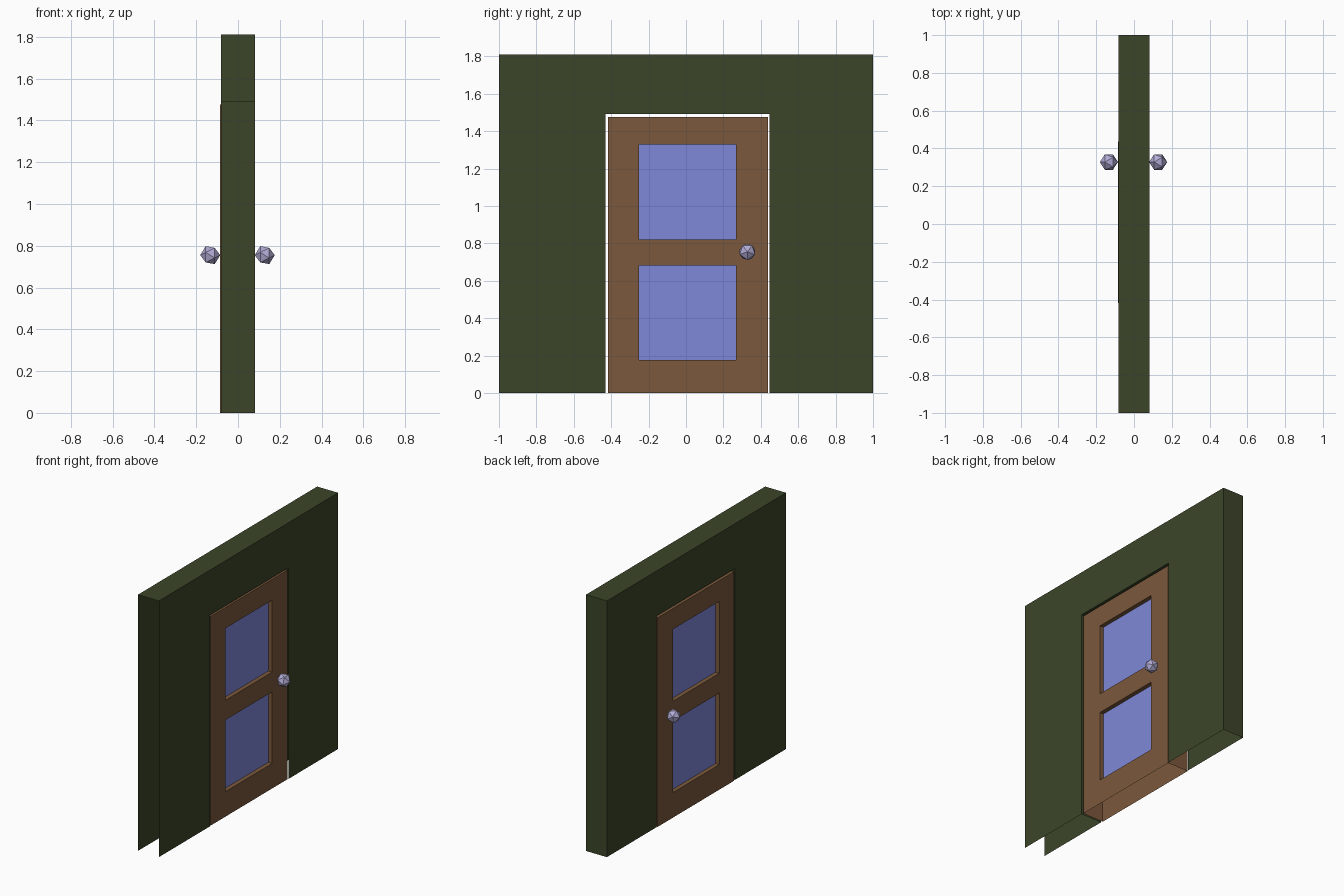
import bpy, bmesh, math
from mathutils import Matrix, Vector

if "Cube" in bpy.data.objects:
    bpy.data.objects.remove(bpy.data.objects["Cube"])


def material(name, rgb):
    m = bpy.data.materials.new(name)
    m.diffuse_color = (*[(c / 255) ** 2.2 for c in rgb], 1)
    m.use_nodes = True
    m.node_tree.nodes["Principled BSDF"].inputs["Base Color"].default_value = m.diffuse_color
    return m


wall_mat = material("dark_green", (62, 71, 45))
wood_mat = material("brown_wood", (122, 89, 62))
glass_mat = material("blue_glass", (126, 135, 215))
metal_mat = material("pale_metal", (176, 170, 212))


def finish(bm, name, *mats):
    me = bpy.data.meshes.new(name)
    bm.to_mesh(me)
    bm.free()
    for m in mats:
        me.materials.append(m)
    ob = bpy.data.objects.new(name, me)
    bpy.context.collection.objects.link(ob)
    return ob


def delete_caps(bm, test):
    faces = [f for f in bm.faces if test(f.calc_center_median(), f.normal)]
    bmesh.ops.delete(bm, geom=faces, context='FACES')


# Wall: arch-shaped profile pushed through x, open underneath and at two ends
HALF, H = 0.082, 1.81
L, R, TOP = -0.43, 0.446, 1.492
profile = [(-1, 0), (L, 0), (L, TOP), (R, TOP), (R, 0), (1, 0), (1, H), (-1, H)]
bm = bmesh.new()
base = bm.faces.new([bm.verts.new((-HALF, y, z)) for y, z in profile])
out = bmesh.ops.extrude_face_region(bm, geom=[base], use_keep_orig=True)
moved = [v for v in out["geom"] if isinstance(v, bmesh.types.BMVert)]
bmesh.ops.translate(bm, verts=moved, vec=(2 * HALF, 0, 0))
bmesh.ops.recalc_face_normals(bm, faces=bm.faces)
bm.normal_update()
delete_caps(bm, lambda c, n: c.z < 0.001 or (abs(n.y) > 0.9 and (c.y < -0.99 or abs(c.y - R) < 0.001)))
finish(bm, "wall", wall_mat)

# Door: sliced box, with the two window areas pushed in on both sides
X0, X1, Y0, Y1, DH = -0.085, 0.079, -0.417, 0.438, 1.477
RECESS = 0.03
bm = bmesh.new()
bmesh.ops.create_cube(bm, size=1, matrix=Matrix.Translation(((X0 + X1) / 2, (Y0 + Y1) / 2, DH / 2))
                      @ Matrix.Diagonal((X1 - X0, Y1 - Y0, DH, 1)))
delete_caps(bm, lambda c, n: c.z < 0.001)
cuts = [((0, y, 0), (0, 1, 0)) for y in (-0.25, 0.268)]
cuts += [((0, 0, z), (0, 0, 1)) for z in (0.177, 0.682, 0.822, 1.33)]
for co, no in cuts:
    bmesh.ops.bisect_plane(bm, geom=bm.verts[:] + bm.edges[:] + bm.faces[:], plane_co=co, plane_no=no)
bm.normal_update()


def is_window(f):
    c = f.calc_center_median()
    return abs(f.normal.x) > 0.9 and -0.25 < c.y < 0.268 and (0.177 < c.z < 0.682 or 0.822 < c.z < 1.33)


windows = [f for f in bm.faces if is_window(f)]
for f in bmesh.ops.extrude_discrete_faces(bm, faces=windows)["faces"]:
    side = 1 if f.calc_center_median().x > 0 else -1
    bmesh.ops.translate(bm, verts=f.verts[:], vec=(-side * RECESS, 0, 0))
    f.material_index = 1
# merge the coplanar wood strips left by slicing
bmesh.ops.dissolve_limit(bm, angle_limit=0.01, verts=bm.verts[:], edges=bm.edges[:], delimit={'MATERIAL'})
finish(bm, "door", wood_mat, glass_mat)

# Knobs: twenty-sided balls with a point facing outwards
for name, x in (("right_knob", 0.128), ("left_knob", -0.133)):
    bm = bmesh.new()
    bmesh.ops.create_icosphere(bm, subdivisions=1, radius=0.048,
                               matrix=Matrix.Translation((x, 0.328, 0.755))
                               @ Matrix.Rotation(math.pi / 2, 4, 'Y'))
    finish(bm, name, metal_mat)
